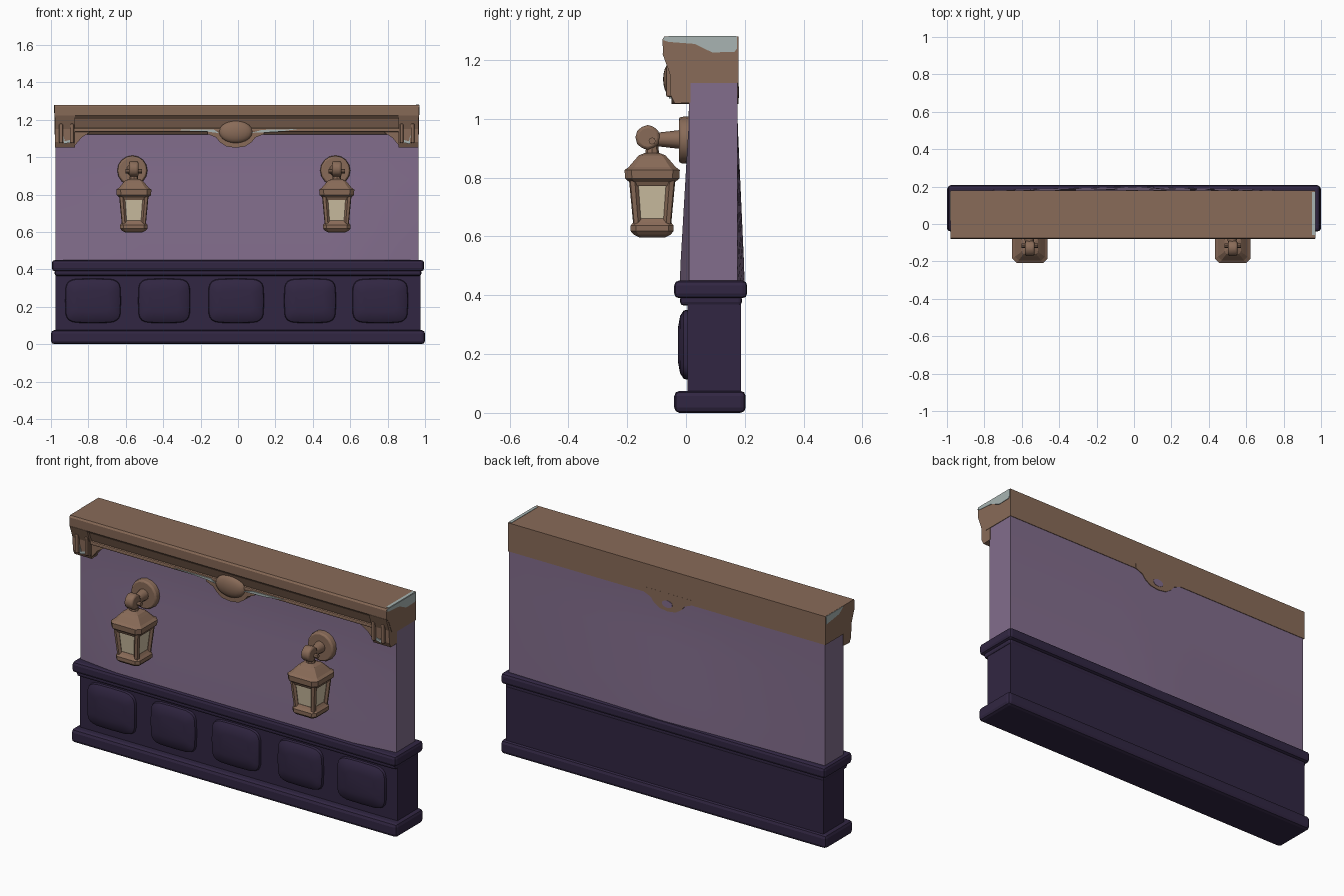
import bpy, bmesh, math
from mathutils import Vector, Matrix

cube = bpy.data.objects.get("Cube")
if cube:
    bpy.data.objects.remove(cube, do_unlink=True)


def material(name, rgb):
    # 0-255 display colour to linear
    lin = [((c / 255 + 0.055) / 1.055) ** 2.4 for c in rgb]
    m = bpy.data.materials.new(name)
    m.use_nodes = True
    m.diffuse_color = (*lin, 1)
    m.node_tree.nodes["Principled BSDF"].inputs["Base Color"].default_value = (*lin, 1)
    return m


WOOD = material("brown wood", (137, 107, 88))
LILAC = material("lilac plaster", (130, 109, 140))
NAVY = material("dark violet panelling", (49, 38, 66))
CHIP = material("pale grey chips", (168, 180, 178))
GLASS = material("cream glass", (208, 193, 164))


def finish(name, bm, mat, bevel=0, smooth=False, segments=2):
    bmesh.ops.recalc_face_normals(bm, faces=bm.faces[:])
    me = bpy.data.meshes.new(name)
    bm.to_mesh(me)
    bm.free()
    me.materials.append(mat)
    ob = bpy.data.objects.new(name, me)
    bpy.context.collection.objects.link(ob)
    if bevel:
        mod = ob.modifiers.new("Bevel", "BEVEL")
        mod.width, mod.segments = bevel, segments
    if smooth:
        bpy.ops.object.select_all(action="DESELECT")
        ob.select_set(True)
        bpy.context.view_layer.objects.active = ob
        bpy.ops.object.shade_smooth_by_angle(angle=math.radians(40))
    return ob


def box(name, x, y, z, mat, bevel=0):
    bm = bmesh.new()
    bmesh.ops.create_cube(bm, size=1)
    for v in bm.verts:
        for i, (a, b) in enumerate((x, y, z)):
            v.co[i] = a if v.co[i] < 0 else b
    return finish(name, bm, mat, bevel)


def extrude(name, pts, axis, a, b, mat, bevel=0):
    # axis x: points are (y, z); axis y: points are (x, z)
    place = (lambda p, t: (t, *p)) if axis == "x" else (lambda p, t: (p[0], t, p[1]))
    bm = bmesh.new()
    ends = [[bm.verts.new(place(p, t)) for p in pts] for t in (a, b)]
    for ring in ends:
        bm.faces.new(ring)
    for i in range(len(pts)):
        j = (i + 1) % len(pts)
        bm.faces.new((ends[0][i], ends[0][j], ends[1][j], ends[1][i]))
    return finish(name, bm, mat, bevel)


def tube(name, p, q, r1, r2, mat, sides=12, bevel=0):
    p, q = Vector(p), Vector(q)
    d = q - p
    rot = d.to_track_quat("Z", "Y").to_matrix().to_4x4()
    bm = bmesh.new()
    bmesh.ops.create_cone(bm, cap_ends=True, segments=sides, radius1=r1, radius2=r2,
                          depth=d.length, matrix=Matrix.Translation((p + q) / 2) @ rot)
    return finish(name, bm, mat, bevel, smooth=sides > 8)


def square_loft(name, cx, cy, rings, mat, cut=0.25):
    # stack of square rings with chamfered corners, given as (height, half width)
    bm = bmesh.new()
    loops = []
    for z, h in rings:
        c = h * (1 - cut)
        plan = [(h, -c), (h, c), (c, h), (-c, h), (-h, c), (-h, -c), (-c, -h), (c, -h)]
        loops.append([bm.verts.new((cx + u, cy + v, z)) for u, v in plan])
    bm.faces.new(loops[0])
    bm.faces.new(loops[-1])
    for lo, hi in zip(loops, loops[1:]):
        for i in range(8):
            j = (i + 1) % 8
            bm.faces.new((lo[i], lo[j], hi[j], hi[i]))
    return finish(name, bm, mat)


# Plaster wall, swelling gently toward the panelling
bm = bmesh.new()
bmesh.ops.create_cube(bm, size=1)
for v in bm.verts:
    v.co = (v.co.x * 1.94 - 0.005, v.co.y * 0.165 + 0.0925, 0.79 + v.co.z * 0.74)
bmesh.ops.subdivide_edges(bm, edges=bm.edges[:], cuts=7, use_grid_fill=True)
for v in bm.verts:
    inset = 1 - abs(v.co.x + 0.005) / 0.97
    low = max(0, 1 - (v.co.z - 0.45) / 0.55)
    if v.co.y < 0.011:
        v.co.y -= 0.032 * min(1, low) * min(1, inset * 4)
    elif v.co.y > 0.174:
        v.co.y += 0.025 * min(1, low) * inset
finish("wall", bm, LILAC, smooth=True)

# Lower panelling with rails
box("panelling", (-0.975, 0.975), (0.005, 0.187), (0.03, 0.42), NAVY)
box("base_rail", (-1, 1), (-0.04, 0.203), (0, 0.075), NAVY, 0.018)
box("top_rail", (-0.995, 0.995), (-0.04, 0.208), (0.39, 0.45), NAVY, 0.016)
box("rail_moulding", (-0.98, 0.98), (-0.02, 0.19), (0.365, 0.4), NAVY, 0.012)
for i, (cx, w) in enumerate([(-0.775, 0.3), (-0.395, 0.28), (-0.01, 0.3), (0.385, 0.28), (0.76, 0.3)]):
    bm = bmesh.new()
    rings = []
    for y, shrink in [(0.01, 0), (-0.008, 0.004), (-0.02, 0.022), (-0.027, 0.06)]:
        ring = []
        for k in range(24):
            a = math.tau * k / 24
            c, s = math.cos(a), math.sin(a)
            # rounded rectangle by superellipse
            u = math.copysign(abs(c) ** 0.4, c) * (w / 2 - shrink)
            t = math.copysign(abs(s) ** 0.4, s) * (0.12 - shrink)
            ring.append(bm.verts.new((cx + u, y, 0.232 + t)))
        rings.append(ring)
    bm.faces.new(rings[-1])
    for lo, hi in zip(rings, rings[1:]):
        for k in range(24):
            j = (k + 1) % 24
            bm.faces.new((lo[k], lo[j], hi[j], hi[k]))
    finish(f"raised_panel_{i + 1}", bm, NAVY, smooth=True)

# Cornice
cove = [(0.178, 1.28), (-0.074, 1.28), (-0.08, 1.27), (-0.078, 1.222), (-0.06, 1.203),
        (-0.045, 1.165), (-0.035, 1.14), (-0.02, 1.122), (0.178, 1.122)]
extrude("cornice", cove, "x", -0.98, 0.968, WOOD)
box("cornice_bead", (-0.97, 0.96), (-0.052, 0), (1.135, 1.155), WOOD, 0.006)

# Centre boss, running through to the back
half = [(0.0, 1.05), (0.05, 1.057), (0.085, 1.08), (0.105, 1.105), (0.15, 1.123), (0.15, 1.15)]
ogee = [(x - 0.012, z) for x, z in half] + [(-x - 0.012, z) for x, z in reversed(half[1:])]
extrude("boss_plate", ogee, "y", -0.05, 0.1785, WOOD)
bm = bmesh.new()
bmesh.ops.create_uvsphere(bm, u_segments=20, v_segments=10, radius=1)
for v in bm.verts:
    v.co = (v.co.x * 0.09 - 0.012, v.co.y * 0.03 - 0.048, v.co.z * 0.06 + 1.135)
finish("boss_shell", bm, WOOD, smooth=True)
oval = [(0.032 * math.cos(math.tau * k / 14) - 0.01, 0.02 * math.sin(math.tau * k / 14) + 1.09)
        for k in range(14)]
extrude("back_spot", oval, "y", 0.176, 0.1805, LILAC)

# End corbels
corbel = [(0.015, 1.055), (-0.038, 1.052), (-0.052, 1.08), (-0.054, 1.15), (-0.08, 1.222), (0.015, 1.222)]
for side, s in (("left", 1), ("right", -1)):
    X = lambda x: s * x - 0.006
    extrude(f"{side}_corbel", corbel, "x", X(0.865), X(0.972), WOOD)
    wing = [(X(0.79), 1.13), (X(0.83), 1.105), (X(0.868), 1.06), (X(0.868), 1.15), (X(0.8), 1.15)]
    extrude(f"{side}_corbel_wing", wing, "y", -0.04, 0.015, WOOD)
    for a, b in ((0.872, 0.89), (0.93, 0.95)):
        box(f"{side}_corbel_rib", sorted((X(a), X(b))), (-0.068, -0.04), (1.075, 1.18), WOOD, 0.006)
    chip = [(X(0.893), 1.078), (X(0.925), 1.07), (X(0.928), 1.12), (X(0.92), 1.085), (X(0.893), 1.092)]
    extrude(f"{side}_corbel_chip", chip, "y", -0.058, -0.05, CHIP)

# Pale chips on the cornice
extrude("front_chip_right", [(-0.35, 1.146), (-0.13, 1.148), (-0.1, 1.128), (-0.16, 1.136)], "y", -0.056, -0.05, CHIP)
extrude("front_chip_left", [(0.07, 1.13), (0.13, 1.146), (0.32, 1.15), (0.2, 1.134)], "y", -0.056, -0.05, CHIP)
end_chip = [(-0.078, 1.268), (-0.06, 1.262), (0.03, 1.255), (0.06, 1.24), (0.09, 1.226),
            (0.165, 1.228), (0.174, 1.24), (0.174, 1.279), (-0.075, 1.279)]
extrude("left_end_chip", end_chip, "x", 0.964, 0.971, CHIP)
extrude("right_end_chip", [(0.02, 1.279), (0.06, 1.25), (0.17, 1.235), (0.174, 1.279)], "x", -0.983, -0.976, CHIP)
box("left_top_chip", (0.952, 0.969), (-0.06, 0.17), (1.276, 1.282), CHIP)

# Wall lanterns
for side, cx in (("right", -0.557), ("left", 0.528)):
    cy = -0.115
    n = side + "_lantern_"
    px = cx - 0.008
    tube(n + "wall_plate", (px, 0.02, 0.928), (px, -0.024, 0.928), 0.082, 0.078, WOOD, 16, 0.008)
    tube(n + "arm", (px, -0.02, 0.93), (cx, -0.125, 0.93), 0.032, 0.02, WOOD)
    tube(n + "knob", (cx - 0.025, -0.13, 0.937), (cx + 0.025, -0.13, 0.937), 0.042, 0.042, WOOD, 12, 0.01)
    tube(n + "crossbar", (cx - 0.045, cy, 0.925), (cx + 0.045, cy, 0.925), 0.012, 0.012, WOOD, 8)
    tube(n + "link", (cx, cy, 0.86), (cx, cy, 0.93), 0.026, 0.018, WOOD, 8)
    square_loft(n + "roof", cx, cy, [(0.785, 0.078), (0.797, 0.092), (0.826, 0.094), (0.836, 0.08),
                                     (0.862, 0.058), (0.876, 0.045), (0.884, 0.025)], WOOD)
    square_loft(n + "glass", cx, cy, [(0.64, 0.05), (0.79, 0.066)], GLASS, 0.1)
    square_loft(n + "foot", cx, cy, [(0.596, 0.042), (0.606, 0.062), (0.618, 0.073), (0.638, 0.073),
                                     (0.65, 0.062), (0.662, 0.054)], WOOD)
    square_loft(n + "collar", cx, cy, [(0.772, 0.07), (0.79, 0.078)], WOOD)
    for u in (-1, 1):
        for v in (-1, 1):
            tube(n + "post", (cx + u * 0.05, cy + v * 0.05, 0.63),
                 (cx + u * 0.064, cy + v * 0.064, 0.8), 0.014, 0.016, WOOD, 6)
